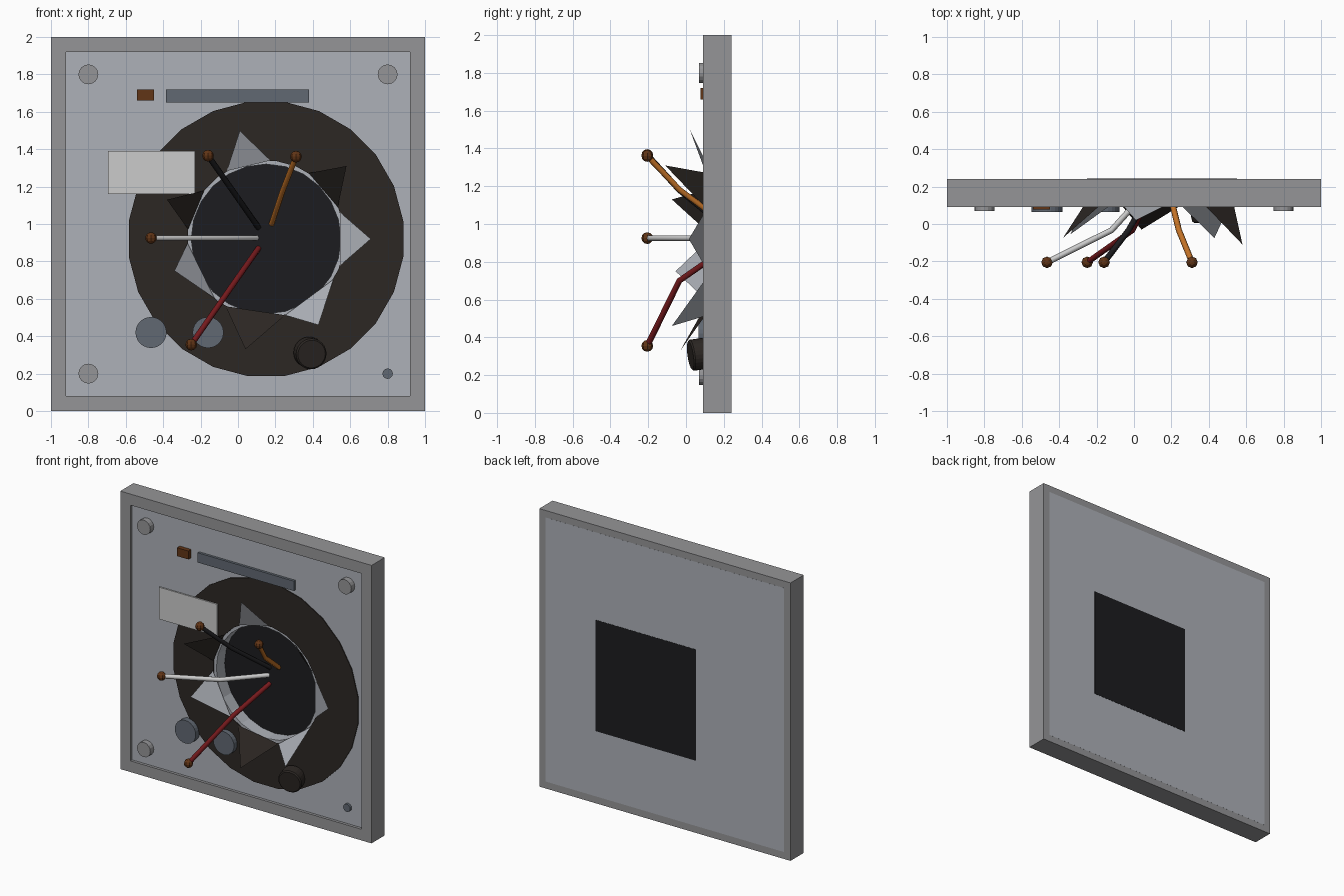
import bpy, bmesh
from math import radians, cos, sin, pi
from mathutils import Vector

if "Cube" in bpy.data.objects:
    bpy.data.objects.remove(bpy.data.objects["Cube"])

HX, HZ = 0.15, 0.92   # blast hole centre


def mat(name, rgb):
    m = bpy.data.materials.new(name)
    m.diffuse_color = (*rgb, 1)
    m.use_nodes = True
    m.node_tree.nodes["Principled BSDF"].inputs["Base Color"].default_value = m.diffuse_color
    return m


STEEL = mat("steel", (0.30, 0.30, 0.31))
PANEL = mat("panel_grey", (0.42, 0.44, 0.48))
SLATE = mat("slate", (0.12, 0.14, 0.17))
SOOT = mat("soot", (0.025, 0.02, 0.017))
VOID = mat("void", (0.012, 0.012, 0.014))
RUST = mat("rust", (0.12, 0.035, 0.008))
PALE = mat("pale", (0.6, 0.6, 0.58))
RED = mat("red", (0.18, 0.01, 0.012))
ORANGE = mat("orange", (0.55, 0.17, 0.02))
SILVER = mat("silver", (0.55, 0.55, 0.55))


def box(name, x0, x1, y0, y1, z0, z1, m):
    bpy.ops.mesh.primitive_cube_add(size=1, location=((x0 + x1) / 2, (y0 + y1) / 2, (z0 + z1) / 2))
    o = bpy.context.object
    o.name = name
    o.scale = (x1 - x0, y1 - y0, z1 - z0)
    bpy.ops.object.transform_apply(location=False, rotation=False, scale=True)
    o.data.materials.append(m)
    return o


def disc(name, x, z, r, y0, y1, m, sides=24, tilt=(0, 0)):
    bpy.ops.mesh.primitive_cylinder_add(
        vertices=sides, radius=r, depth=y1 - y0, location=(x, (y0 + y1) / 2, z),
        rotation=(pi / 2 + radians(tilt[0]), 0, radians(tilt[1])))
    o = bpy.context.object
    o.name = name
    o.data.materials.append(m)
    return o


def mesh(name, verts, faces, m):
    me = bpy.data.meshes.new(name)
    me.from_pydata(verts, [], faces)
    me.materials.append(m)
    o = bpy.data.objects.new(name, me)
    bpy.context.collection.objects.link(o)
    return o


def on_hole(r, deg, y):
    a = radians(deg)
    return (HX + r * cos(a), y, HZ + r * sin(a))


# Frame bars
box("frame_left", -1, -0.92, 0.09, 0.24, 0, 2, STEEL)
box("frame_right", 0.92, 1, 0.09, 0.24, 0, 2, STEEL)
box("frame_bottom", -0.92, 0.92, 0.09, 0.24, 0, 0.08, STEEL)
box("frame_top", -0.92, 0.92, 0.09, 0.24, 1.92, 2, STEEL)

# Wall panel with the hole cut through it
panel = box("wall_panel", -0.95, 0.95, 0.11, 0.2405, 0.05, 1.95, PANEL)
cutter = disc("hole_cutter", HX, HZ, 0.4, 0, 0.4, PANEL, 24)
mod = panel.modifiers.new("hole", "BOOLEAN")
mod.object = cutter
mod.solver = "EXACT"
bpy.context.view_layer.objects.active = panel
bpy.ops.object.modifier_apply(modifier="hole")
bpy.data.objects.remove(cutter)

# Dark cavity block behind the hole
box("cavity_back", HX - 0.4, HX + 0.4, 0.205, 0.242, HZ - 0.4, HZ + 0.4, VOID)

# Scorched ring around the hole
N = 24
ring = [on_hole(r, 360 * (i + 0.5) / N, 0.104) for r in (0.74, 0.42) for i in range(N)]
scorch = mesh("scorch_ring", ring,
              [(i, (i + 1) % N, N + (i + 1) % N, N + i) for i in range(N)], SOOT)
thick = scorch.modifiers.new("thickness", "SOLIDIFY")
thick.thickness = 0.006
thick.offset = 0

# Torn metal shards: base angles, tip, material
shards = [
    (-20, 20, (0.71, 0.015, 0.92), PANEL),
    (24, 57, (0.58, -0.11, 1.31), SOOT),
    (87, 120, (0.01, 0.02, 1.50), PANEL),
    (142, 173, (-0.38, -0.075, 1.13), SOOT),
    (183, 229, (-0.34, -0.055, 0.75), PANEL),
    (239, 284, (0.04, -0.03, 0.33), SOOT),
    (284, 329, (0.43, -0.075, 0.46), PANEL),
]
for i, (a0, a1, tip, m) in enumerate(shards):
    mesh(f"torn_shard_{i + 1}", [on_hole(0.42, a0, 0.1), on_hole(0.42, a1, 0.1), tip],
         [(0, 1, 2)], m)

# Loose wires with burnt tips
wires = [
    ("silver", SILVER, [(0.10, 0.21, 0.925), (-0.12, -0.033, 0.925), (-0.465, -0.205, 0.925)]),
    ("black", VOID, [(0.11, 0.21, 0.98), (-0.03, -0.035, 1.18), (-0.16, -0.205, 1.365)]),
    ("orange", ORANGE, [(0.18, 0.21, 1.00), (0.24, -0.033, 1.18), (0.31, -0.205, 1.36)]),
    ("red", RED, [(0.11, 0.21, 0.87), (-0.01, -0.035, 0.70), (-0.25, -0.205, 0.355)]),
]
for name, m, pts in wires:
    cu = bpy.data.curves.new(name + "_wire", "CURVE")
    cu.dimensions = "3D"
    cu.bevel_depth = 0.016
    cu.bevel_resolution = 1
    cu.use_fill_caps = True
    sp = cu.splines.new("POLY")
    sp.points.add(2)
    for p, q in zip(sp.points, pts):
        p.co = (*q, 1)
    cu.materials.append(m)
    bpy.context.collection.objects.link(bpy.data.objects.new(name + "_wire", cu))
    bpy.ops.mesh.primitive_uv_sphere_add(segments=8, ring_count=6, radius=0.031, location=pts[2])
    o = bpy.context.object
    o.name = name + "_wire_tip"
    o.data.materials.append(RUST)

# Corner bolts, with one missing
for i, (x, z) in enumerate([(-0.8, 1.8), (0.8, 1.8), (-0.8, 0.2)]):
    disc(f"corner_bolt_{i + 1}", x, z, 0.053, 0.07, 0.13, STEEL, 16)
disc("empty_bolt_hole", 0.8, 0.2, 0.028, 0.093, 0.13, SLATE, 12)

# Control knobs, the last one knocked loose and burnt
for i, x in enumerate((-0.465, -0.16)):
    disc(f"knob_{i + 1}", x, 0.42, 0.083, 0.065, 0.13, SLATE, 24)
burnt = disc("burnt_knob", 0.385, 0.31, 0.083, 0.022, 0.105, SOOT, 24, (8, 12))
bev = burnt.modifiers.new("edge", "BEVEL")
bev.width = 0.008

# Display strip, indicator and label plate
box("display_strip", -0.385, 0.38, 0.092, 0.13, 1.65, 1.72, SLATE)
box("indicator_light", -0.54, -0.45, 0.078, 0.13, 1.66, 1.72, RUST)
box("label_plate", -0.695, -0.23, 0.092, 0.102, 1.16, 1.39, PALE)
